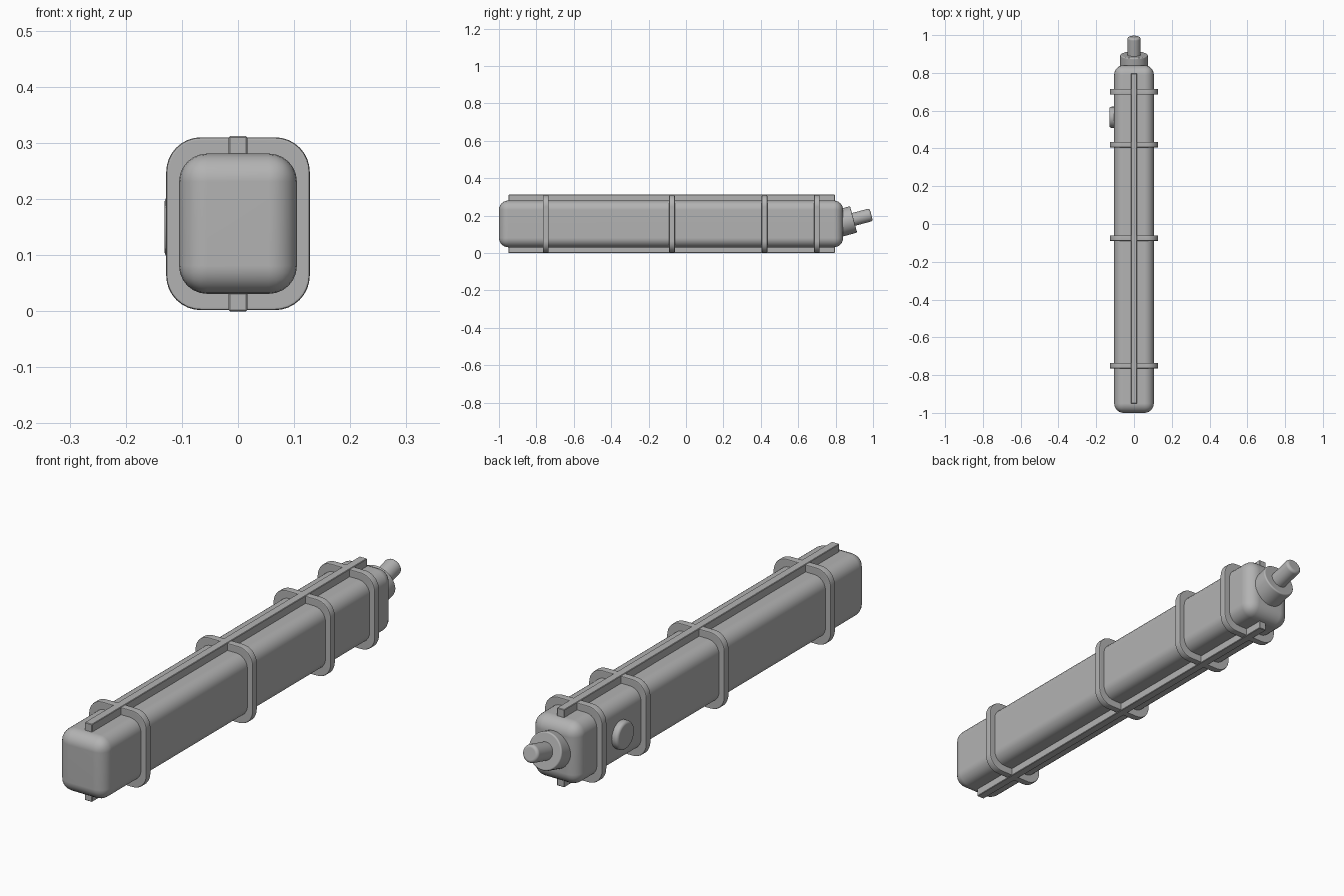
import bpy, bmesh, math
from mathutils import Matrix, Vector

cube = bpy.data.objects.get("Cube")
if cube:
    bpy.data.objects.remove(cube, do_unlink=True)

grey = bpy.data.materials.new("plain_grey")
grey.use_nodes = True
color = (0.45, 0.45, 0.45, 1)
grey.diffuse_color = color
grey.node_tree.nodes["Principled BSDF"].inputs["Base Color"].default_value = color

MID_Z = 0.156


def finish(name, bm, bevel=0, segments=3):
    """Turn a bmesh into a smooth-shaded object with rounded sharp edges."""
    mesh = bpy.data.meshes.new(name)
    bm.to_mesh(mesh)
    bm.free()
    mesh.materials.append(grey)
    obj = bpy.data.objects.new(name, mesh)
    bpy.context.collection.objects.link(obj)
    bpy.ops.object.select_all(action='DESELECT')
    obj.select_set(True)
    bpy.context.view_layer.objects.active = obj
    if bevel:
        mod = obj.modifiers.new("rounding", 'BEVEL')
        mod.width = bevel
        mod.segments = segments
        mod.limit_method = 'ANGLE'
        mod.angle_limit = math.radians(50)
        bpy.ops.object.modifier_apply(modifier=mod.name)
    bpy.ops.object.shade_smooth_by_angle(angle=math.radians(35))
    obj.modifiers.new("even_normals", 'WEIGHTED_NORMAL').keep_sharp = True
    return obj


def box(center, size):
    bm = bmesh.new()
    bmesh.ops.create_cube(bm, size=1, matrix=Matrix.Translation(center) @ Matrix.Diagonal((*size, 1)))
    return bm


def cylinder(start, direction, length, radius):
    """Cylinder running from start along direction."""
    d = Vector(direction).normalized()
    turn = d.to_track_quat('Z', 'Y').to_matrix().to_4x4()
    bm = bmesh.new()
    bmesh.ops.create_cone(bm, cap_ends=True, segments=40, radius1=radius, radius2=radius, depth=length,
                          matrix=Matrix.Translation(Vector(start) + d * length / 2) @ turn)
    return bm


# Long rounded body
finish("body", box((0, -0.08, MID_Z), (0.21, 1.84, 0.25)), 0.05, 6)

# Collars wrapped around the body
for i, y in enumerate((-0.75, -0.075, 0.42, 0.70)):
    bm = box((0, y, MID_Z), (0.256, 0.03, 0.308))
    corners = [e for e in bm.edges if abs(e.verts[0].co.y - e.verts[1].co.y) > 0.01]
    bmesh.ops.bevel(bm, geom=corners, offset=0.062, segments=8, profile=0.5, affect='EDGES')
    finish(f"band_{i + 1}", bm, 0.005, 2)

# Straight rails along the top and bottom
for name, z in (("top_rail", 0.291), ("bottom_rail", 0.021)):
    finish(name, box((0, -0.077, z), (0.033, 1.745, 0.042)), 0.002, 1)

# Tilted nozzle at the back
axis = Vector((0, math.cos(math.radians(15)), math.sin(math.radians(15))))
face = Vector((0, 0.896, 0.18))
finish("nozzle_collar", cylinder(face - axis * 0.1, axis, 0.1, 0.073), 0.006, 3)
finish("nozzle_tip", cylinder(face - axis * 0.03, axis, 0.128, 0.035), 0.012, 4)

# Round button on the right side
finish("side_button", cylinder((-0.09, 0.565, 0.15), (-1, 0, 0), 0.041, 0.056), 0.012, 4)
